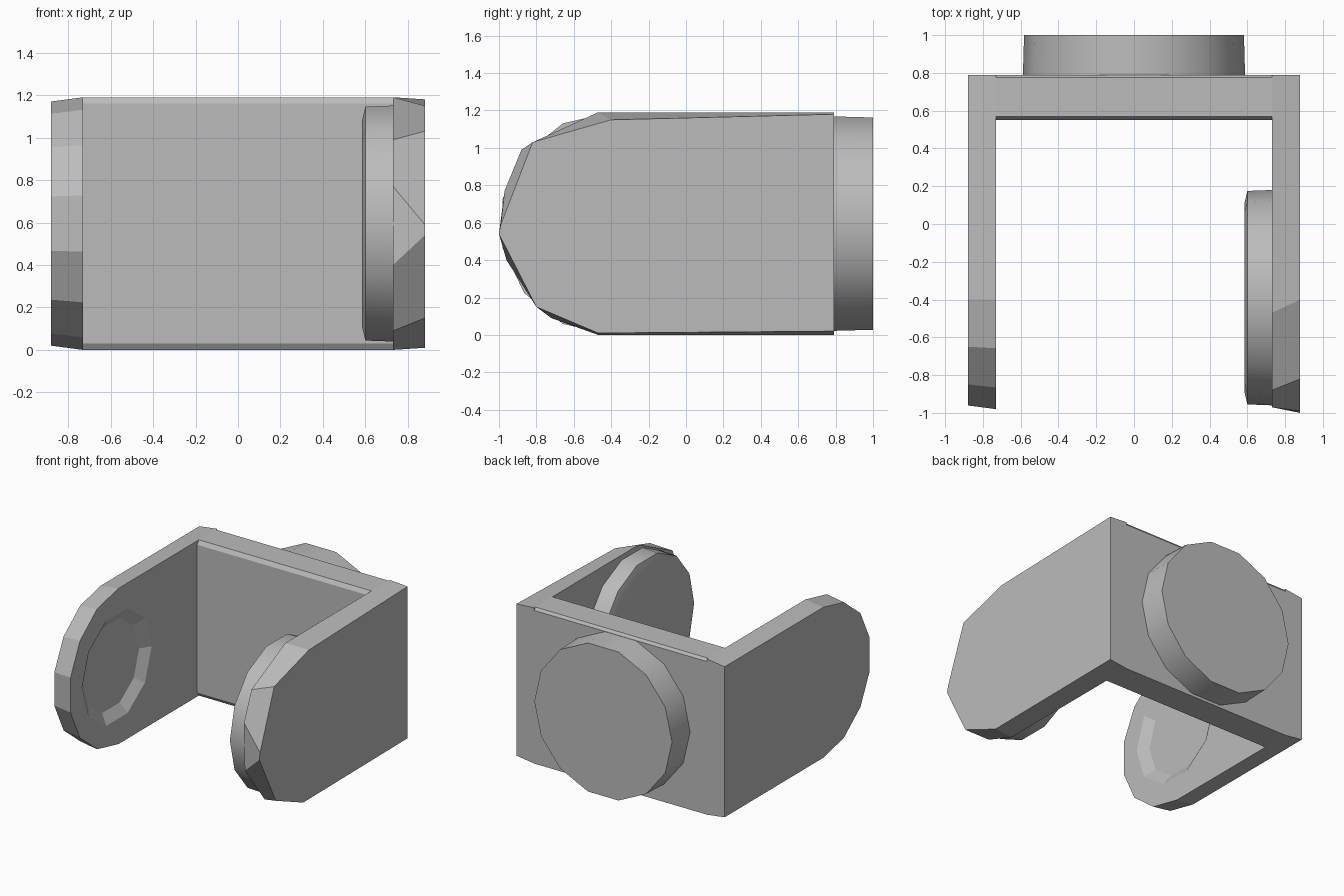
import bpy, bmesh, math

cube = bpy.data.objects.get("Cube")
if cube:
    bpy.data.objects.remove(cube, do_unlink=True)

GREY = (0.5, 0.5, 0.5, 1)
mat = bpy.data.materials.new("plain grey")
mat.use_nodes = True
mat.diffuse_color = GREY
mat.node_tree.nodes["Principled BSDF"].inputs["Base Color"].default_value = GREY


def circle(cy, cz, r, n, start=0.0, sweep=math.tau, closed=True):
    """Points of a circle or arc as (a, b) pairs."""
    steps = n if closed else n - 1
    return [(cy + r * math.cos(start + sweep * i / steps),
             cz + r * math.sin(start + sweep * i / steps)) for i in range(n)]


def loft(name, rings, axis="X", holed=False, smooth=0):
    """Join matching profiles along an axis; holed fills between rings 1 and 2."""
    bm = bmesh.new()
    loops = []
    for pos, pts in rings:
        loops.append([bm.verts.new((pos, a, b) if axis == "X" else (a, pos, b))
                      for a, b in pts])
    for k, (p, q) in enumerate(zip(loops, loops[1:])):
        n = len(p)
        if holed and k == 1:
            edges = []
            for lp in (p, q):
                for i in range(len(lp)):
                    pair = (lp[i], lp[(i + 1) % len(lp)])
                    edges.append(bm.edges.get(pair) or bm.edges.new(pair))
            bmesh.ops.triangle_fill(bm, edges=edges, use_beauty=True)
            continue
        for i in range(n):
            j = (i + 1) % n
            bm.faces.new((p[i], p[j], q[j], q[i]))
    bm.faces.new(loops[0])
    bm.faces.new(loops[-1])
    bmesh.ops.recalc_face_normals(bm, faces=bm.faces)
    me = bpy.data.meshes.new(name)
    bm.to_mesh(me)
    bm.free()
    me.materials.append(mat)
    ob = bpy.data.objects.new(name, me)
    bpy.context.collection.objects.link(ob)
    if smooth:
        bpy.ops.object.select_all(action="DESELECT")
        ob.select_set(True)
        bpy.context.view_layer.objects.active = ob
        bpy.ops.object.shade_smooth_by_angle(angle=math.radians(smooth))
    return ob


# Back plate with worn long edges, running between the arms
plate = [(0.57, 0), (0.79, 0), (0.79, 1.17), (0.775, 1.19),
         (0.57, 1.19), (0.55, 1.16), (0.55, 0.03)]
loft("back_plate", [(-0.73, plate), (0.73, plate)])

# Left arm: coarse outer outline, rounder inner outline
outer = [(0.79, 0.02), (-0.47, 0.01), (-0.8, 0.15), (-1, 0.54),
         (-0.99, 0.59), (-0.82, 1.03), (-0.4, 1.15), (0.79, 1.18)]
inner = [(0.79, 0), (-0.47, 0), (-0.72, 0.09), (-0.96, 0.4),
         (-0.97, 0.77), (-0.88, 0.99), (-0.47, 1.19), (0.79, 1.19)]
loft("left_arm", [(0.88, outer), (0.73, inner)])


# Right arm: rounded end and a shallow round recess on its inner face
def arm_outline(r):
    arc = circle(-0.4, 0.595, r, 8, -math.pi / 2, -math.pi, closed=False)
    return [(0.79, 0.595 - r)] + arc + [(0.79, 0.595 + r)]


loft("right_arm", [(-0.88, arm_outline(0.575)), (-0.73, arm_outline(0.595)),
                   (-0.73, circle(-0.42, 0.595, 0.42, 10)),
                   (-0.78, circle(-0.42, 0.595, 0.34, 10))], holed=True)

# Round boss on the inside of the left arm
loft("left_arm_boss", [(0.73, circle(-0.39, 0.595, 0.57, 14)),
                       (0.6, circle(-0.39, 0.595, 0.565, 14)),
                       (0.585, circle(-0.39, 0.595, 0.5, 14))], smooth=35)

# Round pad behind the back plate
loft("back_pad", [(0.79, circle(0, 0.595, 0.588, 14)),
                  (1.0, circle(0, 0.595, 0.582, 14))], axis="Y", smooth=35)
